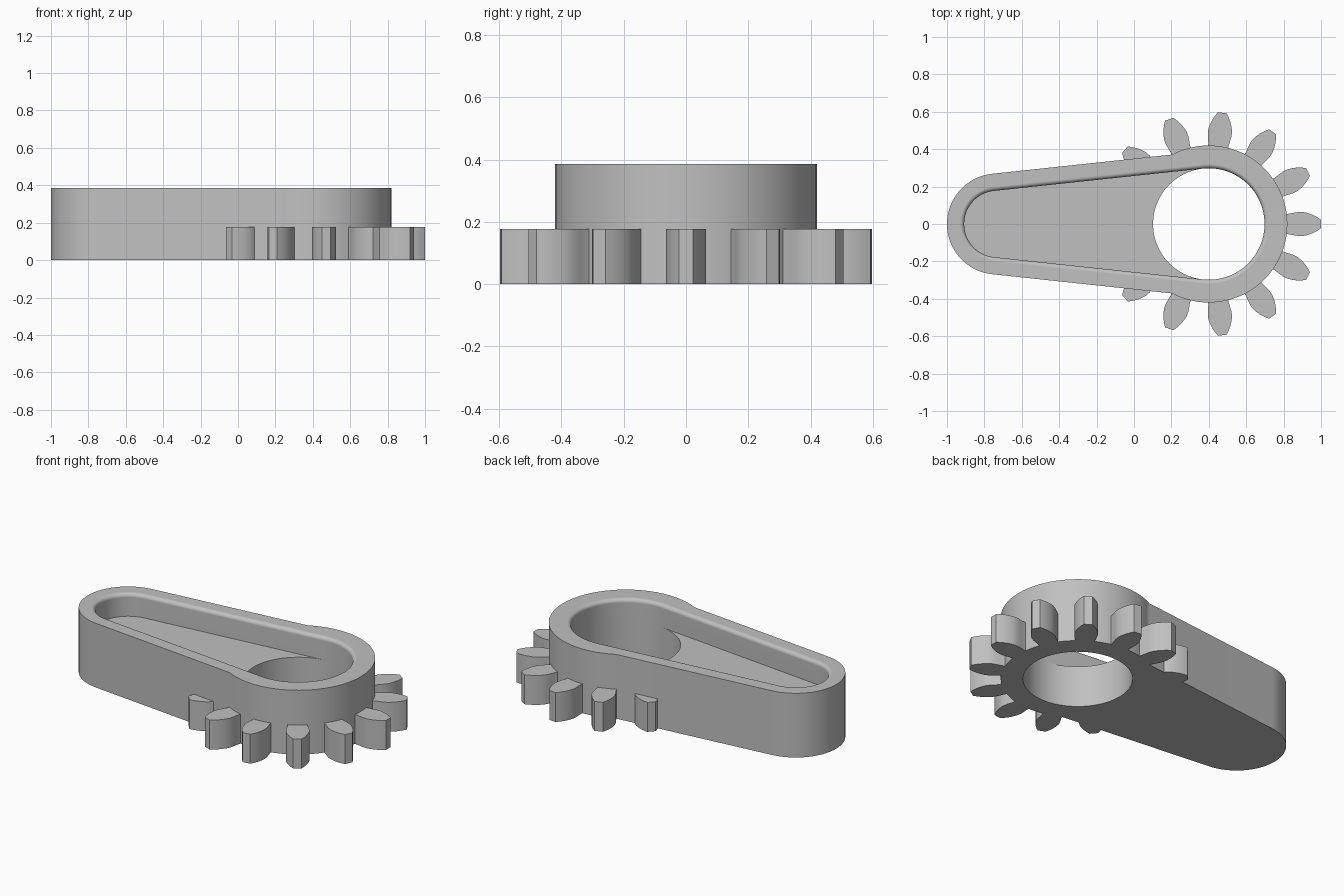
import bpy, bmesh, math
from mathutils import Vector

if "Cube" in bpy.data.objects:
    bpy.data.objects.remove(bpy.data.objects["Cube"])

H, FLOOR, GEAR_H = 0.386, 0.25, 0.177      # body top, pocket floor, gear top
XS, XB = -0.73, 0.4                        # centres of the small and big ends
R_SMALL, R_LINE, R_RING = 0.27, 0.39, 0.42 # outer radii
P_SMALL, P_BIG = 0.178, 0.298              # pocket and hole radii
FILLET, N = 0.022, 48
TAN = math.pi / 2 + math.asin((P_BIG - P_SMALL) / (XB - XS))  # tangent direction
KINK = TAN + math.acos(R_LINE / R_RING)    # where the straight side meets the ring

grey = bpy.data.materials.new("grey")
grey.diffuse_color = (0.53, 0.53, 0.53, 1)
grey.use_nodes = True
grey.node_tree.nodes["Principled BSDF"].inputs["Base Color"].default_value = grey.diffuse_color


def arc(bm, cx, r, a0, a1, z):
    return [bm.verts.new((cx + r * math.cos(a0 + (a1 - a0) * i / N),
                          r * math.sin(a0 + (a1 - a0) * i / N), z)) for i in range(N + 1)]


def loop(bm, rs, rb, half, z):
    # small end arc followed by big end arc, counter-clockwise
    return arc(bm, XS, rs, TAN, 2 * math.pi - TAN, z) + arc(bm, XB, rb, -half, half, z)


def bridge(bm, a, b, closed=True):
    n = len(a)
    for i in range(n if closed else n - 1):
        j = (i + 1) % n
        bm.faces.new((a[i], a[j], b[j], b[i]))


def finish(bm, name, angle):
    bmesh.ops.recalc_face_normals(bm, faces=bm.faces)
    me = bpy.data.meshes.new(name)
    bm.to_mesh(me)
    bm.free()
    me.materials.append(grey)
    ob = bpy.data.objects.new(name, me)
    bpy.context.collection.objects.link(ob)
    bpy.ops.object.select_all(action='DESELECT')
    ob.select_set(True)
    bpy.context.view_layer.objects.active = ob
    bpy.ops.object.shade_smooth_by_angle(angle=math.radians(angle))
    return ob


# lever body: outer wall, rounded pocket rim, pocket floor and through hole
bm = bmesh.new()
bottom = loop(bm, R_SMALL, R_RING, KINK, 0)
top = loop(bm, R_SMALL, R_RING, KINK, H)
bridge(bm, bottom, top)
prev = top
for k in range(7):
    t = math.pi / 2 * (1 - k / 6)
    off = FILLET * (1 - math.cos(t))
    ring = loop(bm, P_SMALL + off, P_BIG + off, TAN, H - FILLET * (1 - math.sin(t)))
    bridge(bm, prev, ring)
    prev = ring
floor = loop(bm, P_SMALL, P_BIG, TAN, FLOOR)
bridge(bm, prev, floor)
small, big = floor[:N + 1], floor[N + 1:]
# hole edge on the pocket side, sharing its end points with the big arc
left = arc(bm, XB, P_BIG, TAN, 2 * math.pi - TAN, FLOOR)[1:-1]
bm.faces.new(small + [big[0]] + left[::-1] + [big[-1]])
hole_top = big + left
hole_bottom = [bm.verts.new((v.co.x, v.co.y, 0)) for v in hole_top]
bridge(bm, hole_top, hole_bottom)
# underside
bridge(bm, bottom[N + 1:], hole_bottom[:N + 1], closed=False)
bm.faces.new([bottom[-1]] + bottom[:N + 1] + [bottom[N + 1], hole_bottom[0]]
             + hole_bottom[N + 1:][::-1] + [hole_bottom[N]])
bmesh.ops.delete(bm, geom=[v for v in bm.verts if not v.link_faces], context='VERTS')
body = finish(bm, "lever_body", 20)
body.modifiers.new("even_shading", 'WEIGHTED_NORMAL').keep_sharp = True

# gear teeth: (radius, half width) from root to tip, 13 round a full turn
PROFILE = [(0.405, 0.054), (0.43, 0.055), (0.455, 0.06), (0.48, 0.064), (0.505, 0.064),
           (0.53, 0.058), (0.555, 0.049), (0.58, 0.036), (0.599, 0.023)]
bm = bmesh.new()
for k in range(-5, 6):
    a = k * 2 * math.pi / 13
    u, v = Vector((math.cos(a), math.sin(a), 0)), Vector((-math.sin(a), math.cos(a), 0))
    outline = [(r, -w) for r, w in PROFILE] + [(r, w) for r, w in PROFILE[::-1]]
    lo = [bm.verts.new(Vector((XB, 0, 0)) + u * r + v * w) for r, w in outline]
    hi = [bm.verts.new(p.co + Vector((0, 0, GEAR_H))) for p in lo]
    bridge(bm, lo, hi)
    bm.faces.new(lo[::-1])
    bm.faces.new(hi)
finish(bm, "gear_teeth", 30)
